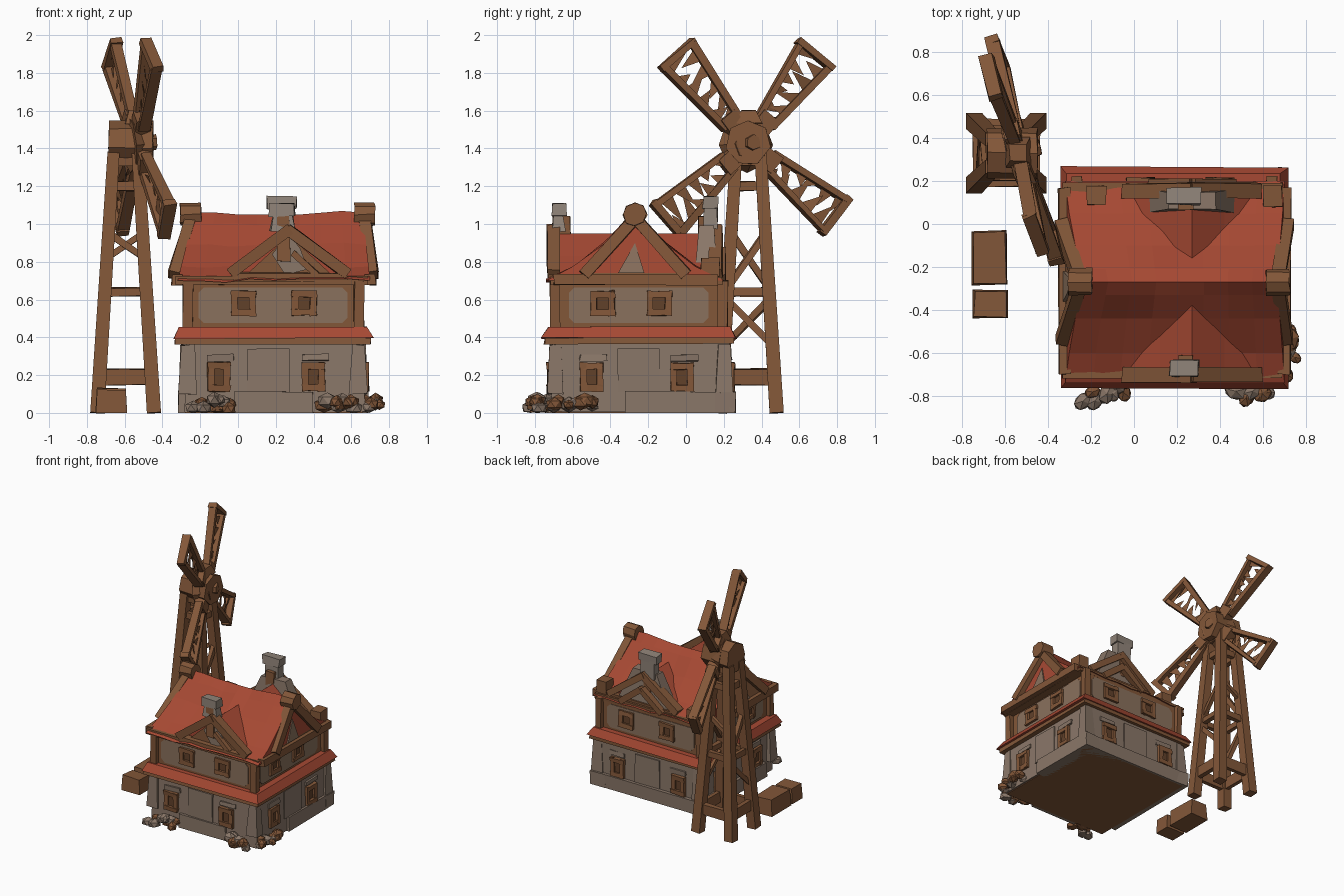
import bpy, bmesh, math, random
from mathutils import Vector, Matrix

if "Cube" in bpy.data.objects:
    bpy.data.objects.remove(bpy.data.objects["Cube"])
random.seed(4)

def mat(name, c):
    m = bpy.data.materials.new(name)
    m.diffuse_color = (*c, 1)
    m.use_nodes = True
    m.node_tree.nodes["Principled BSDF"].inputs["Base Color"].default_value = m.diffuse_color
    return m
WOOD = mat("brown wood", (.225, .095, .04))
DARK = mat("dark wood", (.12, .052, .023))
RED = mat("red roof", (.38, .066, .033))
STONE = mat("stone", (.255, .185, .14))
PLASTER = mat("plaster", (.255, .165, .11))
GREY = mat("grey stone", (.28, .23, .19))

def make(name, bm, m, jit=0.0):
    for v in bm.verts:
        v.co += Vector([random.uniform(-jit, jit) for _ in range(3)])
    bmesh.ops.recalc_face_normals(bm, faces=bm.faces)
    me = bpy.data.meshes.new(name)
    bm.to_mesh(me)
    bm.free()
    me.materials.append(m)
    o = bpy.data.objects.new(name, me)
    bpy.context.collection.objects.link(o)
    return o

def box(name, x, y, z, m, taper=(0, 0), jit=.005):
    """Box from ranges; taper insets the top in x and y."""
    bm = bmesh.new()
    bmesh.ops.create_cube(bm, size=1)
    for v in bm.verts:
        a, b, c = (k > 0 for k in v.co)
        tx, ty = taper if c else (0, 0)
        v.co = (x[a] + (-tx if a else tx), y[b] + (-ty if b else ty), z[c])
    o = make(name, bm, m, jit)
    if z[0] == 0:
        for v in o.data.vertices:
            if v.co.z < .012:
                v.co.z = 0
    return o

def beam(name, p, q, w, h, m=WOOD, M=Matrix(), jit=.005, side=(0, 0, 1), end=1.0):
    """Square bar from p to q: h along 'side', w across."""
    p, q, s = Vector(p), Vector(q), Vector(side)
    d = (q - p).normalized()
    if abs(d.dot(s)) > .95:
        s = Vector((1, 0, 0))
    a = d.cross(s).normalized()
    b = a.cross(d)
    bm = bmesh.new()
    bmesh.ops.create_cube(bm, size=1)
    for v in bm.verts:
        k = end if v.co.z > 0 else 1
        v.co = M @ ((q if v.co.z > 0 else p) + a * v.co.x * w * k + b * v.co.y * h * k)
    return make(name, bm, m, jit)

def plate(name, pts, off, m):
    """Closed polygon prism extruded along off."""
    bm = bmesh.new()
    lo = [bm.verts.new(p) for p in pts]
    hi = [bm.verts.new(Vector(p) + Vector(off)) for p in pts]
    bm.faces.new(lo)
    bm.faces.new(hi[::-1])
    for i in range(len(lo)):
        bm.faces.new((lo[i - 1], lo[i], hi[i], hi[i - 1]))
    return make(name, bm, m)

def log(name, p, q, r, n=8, m=WOOD, M=Matrix(), r2=None):
    p, q = Vector(p), Vector(q)
    d = q - p
    bm = bmesh.new()
    bmesh.ops.create_cone(bm, cap_ends=True, segments=n, radius1=r, radius2=r2 or r, depth=d.length)
    bm.transform(M @ Matrix.Translation((p + q) / 2) @ d.to_track_quat('Z', 'Y').to_matrix().to_4x4())
    return make(name, bm, m, .005)

# --- house body
box("floor_board", (-.28, .66), (-.71, .24), (0, .02), WOOD, jit=0)
box("lower_wall", (-.285, .67), (-.715, .235), (.004, .39), STONE, (.008, .008), .003)
box("plinth_back", (-.31, .69), (.15, .26), (0, .11), STONE)
box("plinth_left", (-.315, -.2), (-.6, .26), (0, .11), STONE)
box("plinth_right", (.55, .69), (-.32, .26), (0, .11), STONE)
box("plinth_front", (-.02, .40), (-.735, -.6), (0, .11), STONE)
box("ledge_beam", (-.335, .70), (-.75, .25), (.365, .40), WOOD)
box("ledge_roof", (-.345, .715), (-.765, .265), (.395, .455), RED, (.035, .035))
box("upper_wall", (-.26, .63), (-.69, .19), (.44, .70), WOOD, jit=.002)
for i, x in enumerate((-.265, .64)):
    for j, y in enumerate((-.695, .195)):
        box(f"corner_post_{i}{j}", (x - .025, x + .025), (y - .025, y + .025), (.44, .70), WOOD)
        box(f"corner_stone_{i}{j}", (x - .05, x + .045), (y - .04, y + .05), (.1, .36), STONE, (.012, .012))
box("eave_plate", (-.33, .69), (-.72, .19), (.675, .72), WOOD)

# --- wall details on four sides; a runs along the wall, d outward
def fbox(name, face, wall, a, z, d, m, jit=.002):
    r = {'front': (a, (wall - d[1], wall - d[0])), 'back': (a, (wall + d[0], wall + d[1])),
         'right': ((wall + d[0], wall + d[1]), a), 'left': ((wall - d[1], wall - d[0]), a)}[face]
    box(name, r[0], r[1], z, m, jit=jit)

def window(name, face, wall, a, z, w, h, t=.034):
    fbox(name + "_pane", face, wall, (a - w + .01, a + w - .01), (z - h + .01, z + h - .01), (-.01, .007), DARK, 0)
    for s in (-1, 1):
        e, f = a + s * (w - t / 2), z + s * (h - t / 2)
        fbox(name + "_jamb", face, wall, (e - t / 2, e + t / 2), (z - h, z + h), (-.01, .022), WOOD, .005)
        fbox(name + "_rail", face, wall, (a - w, a + w), (f - t / 2, f + t / 2), (-.01, .025), WOOD, .005)

LOW = {'front': (-.712, (-.10, .40)), 'right': (.667, (-.50, -.02)), 'back': (.232, (-.10, .45)), 'left': (-.282, (-.50, -.02))}
UP = {'front': (-.69, (.03, .35), (-.21, .58)), 'right': (.63, (-.44, -.14), (-.62, .12)),
      'back': (.19, (.03, .40), (-.21, .58)), 'left': (-.26, (-.44, -.14), (-.62, .12))}
for f, (wall, cs) in LOW.items():
    for i, c in enumerate(cs):
        window(f"lower_window_{f}_{i}", f, wall, c, .19, .06, .075)
        fbox(f"lintel_{f}_{i}", f, wall, (c - .06, c + .08), (.275, .31), (-.01, .010), STONE, .006)
    mid = sum(cs) / 2 + .01
    fbox(f"wall_panel_{f}", f, wall, (mid - .11, mid + .11), (.11, .34), (-.01, .008), STONE)
for f, (wall, cs, (a, b)) in UP.items():
    # plaster field with clipped corners, brown wood left around it
    e, z0, z1 = .03, .475, .665
    out = []
    for u, z in ((a + e, z0), (b - e, z0), (b, z0 + e), (b, z1 - e), (b - e, z1), (a + e, z1), (a, z1 - e), (a, z0 + e)):
        out.append((u, wall, z) if f in ('front', 'back') else (wall, u, z))
    n = {'front': (0, -.006, 0), 'back': (0, .006, 0), 'right': (.006, 0, 0), 'left': (-.006, 0, 0)}[f]
    plate(f"plaster_{f}", out, n, PLASTER)
    for i, c in enumerate(cs):
        window(f"upper_window_{f}_{i}", f, wall, c, .58, .065, .065)

# --- main roof: curved profile swept along x, ends leaning inward
prof = [(-.74, .70), (-.60, .775), (-.44, .89), (-.33, 1.0), (-.27, 1.06), (-.21, 1.0), (-.10, .89), (.05, .775), (.20, .70)]
bm = bmesh.new()
N = 8
rings = []
for i in range(N + 1):
    ring = []
    for y, z in prof:
        k = (z - .70) / .365
        x0, x1 = -.32 + .09 * k, .70 - .04 * k
        r = .012 if 0 < i < N else 0
        ring.append(bm.verts.new((x0 + (x1 - x0) * i / N, y, z + random.uniform(-r, r))))
    rings.append(ring)
for r, s in zip(rings, rings[1:]):
    for j in range(len(prof)):
        k = (j + 1) % len(prof)
        bm.faces.new((r[j], r[k], s[k], s[j]))
bm.faces.new(rings[0])
bm.faces.new(rings[-1][::-1])
make("main_roof", bm, RED)

# --- cross roof with a gable at front and back
plate("cross_roof", [(-.06, -.67, .70), (.12, -.67, .83), (.27, -.67, .95), (.42, -.67, .83), (.60, -.67, .70)], (0, .80, 0), RED)
for name, y, s in (("front", -.69, -1), ("back", .145, 1)):
    plate(f"{name}_gable_wall", [(.02, y, .71), (.27, y, .94), (.52, y, .71)], (0, -s * .05, 0), WOOD)
    plate(f"{name}_gable_stone", [(.25, y + s * .01, .73), (.37, y + s * .01, .76), (.33, y + s * .01, .87),
                                  (.27, y + s * .01, .95), (.18, y + s * .01, .84)], (0, -s * .03, 0), STONE)
    for k in (-1, 1):
        beam(f"{name}_rafter", (.27 - k * .01, y + s * .01, .975), (.27 + k * .31, y + s * .01, .735), .055, .07, side=(0, 1, 0))
    beam(f"{name}_strut", (.29, y + s * .01, .85), (.42, y + s * .01, .73), .035, .05, side=(0, 1, 0))
    beam(f"{name}_tie", (-.03, y + s * .01, .72), (.58, y + s * .01, .72), .05, .045)
    beam(f"{name}_chimney_post", (.24, y - s * .03, .80), (.24, y - s * .03, 1.04), .10, .07)

# --- chimneys
box("front_chimney", (.17, .30), (-.71, -.64), (.96, 1.06), GREY, (.015, .01))
box("front_chimney_cap", (.165, .30), (-.71, -.635), (1.04, 1.11), GREY)
box("back_chimney_base", (.04, .50), (.05, .165), (.72, .99), STONE, (.12, .02))
box("back_chimney", (.175, .30), (.095, .165), (.95, 1.10), GREY)
box("back_chimney_cap", (.155, .31), (.09, .17), (1.08, 1.145), GREY)
for k in (-1, 1):
    beam("back_small_rafter", (.27, .185, .86), (.27 + k * .19, .185, .71), .045, .05, side=(0, 1, 0))
box("back_eave_block_left", (-.22, -.13), (.09, .18), (.72, .80), WOOD)
box("back_eave_block_right", (.60, .69), (.08, .18), (.72, .82), WOOD)

# --- end gables on the left and right, leaning inward
for name, top, foot, s in (("right", .655, .70, 1), ("left", -.235, -.325, -1)):
    plate(f"{name}_gable_fill", [(foot, -.52, .71), (top, -.27, 1.02), (foot, -.02, .71)], (-s * .04, 0, 0), WOOD)
    e = s * .012
    plate(f"{name}_gable_plaster", [(foot + s * .006, -.36, .74), (top * .6 + foot * .4 + e, -.27, .90), (foot + s * .006, -.22, .74)], (-s * .03, 0, 0), PLASTER)
    for k in (-1, 1):
        beam(f"{name}_end_rafter", (top + e, -.27, 1.03), (foot + e, -.27 + k * .27, .73), .06, .06, side=(1, 0, 0))
    beam(f"{name}_end_tie", (foot, -.70, .705), (foot, .17, .705), .055, .055)
    log(f"{name}_ridge_log", (top - s * .04, -.27, 1.05), (top + s * .07, -.27, 1.05), .063)

# --- windmill tower
C = Vector((-.595, .33, 0))
def leg(a, b, z):
    h = .15 - .085 * z / 1.36
    return C + Vector((a * h, b * h, z))
ring = [(-1, -1), (1, -1), (1, 1), (-1, 1)]
for i, (a, b) in enumerate(ring):
    beam(f"tower_leg_{i}", leg(a, b, 0), leg(a, b, 1.38), .075, .075, jit=0, side=(0, 1, 0), end=.85)
    c, d = ring[(i + 1) % 4]
    for z, h in ((.19, .085), (.64, .045), (1.2, .05)):
        beam(f"tower_brace_{i}", leg(a, b, z), leg(c, d, z), .035, h)
    if i % 2:
        beam(f"tower_diagonal_{i}", leg(a, b, .66), leg(c, d, .95), .03, .035)
        beam(f"tower_low_diagonal_{i}", leg(a, b, .60), leg(c, d, .36), .03, .035)
    else:
        beam(f"tower_brace_mid_{i}", leg(a, b, .95), leg(c, d, .82), .03, .035)
log("tower_head", (-.685, .33, 1.43), (-.45, .33, 1.43), .12, 7)
box("tower_cap", (-.68, -.50), (.25, .41), (1.31, 1.40), WOOD)

# --- rotor: local x is the axle, blades lie in local yz
M = Matrix.Translation((-.53, .33, 1.425)) @ Matrix.Rotation(math.radians(16), 4, 'Z') @ Matrix.Rotation(math.radians(-4), 4, 'Y')
log("rotor_hub", (-.05, 0, 0), (.06, 0, 0), .15, 8, M=M, r2=.09)
log("rotor_axle", (.04, 0, 0), (.10, 0, 0), .05, 6, M=M, r2=.04)
box("hub_top_block", (-.60, -.48), (.26, .40), (1.53, 1.60), WOOD, (.02, .03))
for i, deg in enumerate((51.5, 129, 221.5, -39)):
    B = M @ Matrix.Rotation(math.radians(deg), 4, 'X')
    X = (1, 0, 0)
    r0, r1, w0, w1 = .17, .605, .045, .102
    beam(f"blade_root_{i}", (0, .05, 0), (0, .19, 0), .10, .08, M=B, side=X)
    beam(f"blade_tip_{i}", (0, r1, -w1 - .02), (0, r1, w1 + .02), .04, .065, M=B, side=X)
    for s in (-1, 1):
        beam(f"blade_rail_{i}", (0, r0 - .03, s * w0), (0, r1, s * w1), .035, .06, M=B, side=X)
    # torn sail scraps reaching in from the rails
    bm = bmesh.new()
    for n in range(10):
        s = 1 if n % 2 else -1
        pts = []
        for dt, k in ((-.09, 1), (.09, 1), (random.uniform(-.12, .12), random.uniform(-.8, .1))):
            u = min(1, max(0, (n + .4) / 10 + dt))
            pts.append(bm.verts.new(B @ Vector((random.uniform(-.015, .015), r0 + (r1 - r0) * u, s * k * (w0 + (w1 - w0) * u)))))
        bm.faces.new(pts)
    make(f"sail_scraps_{i}", bm, WOOD)

# --- crates and rubble
box("long_crate", (-.755, -.59), (-.285, -.03), (0, .13), WOOD, (.008, .008))
box("short_crate", (-.75, -.59), (-.44, -.31), (0, .12), WOOD, (.008, .008))
AREAS = (((-.26, .0), (-.83, -.73)), ((.45, .62), (-.81, -.73)), ((.67, .75), (-.72, -.46)))
for i in range(36):
    x, y = (random.uniform(*k) for k in AREAS[i % 3])
    r = random.uniform(.027, .047)
    bm = bmesh.new()
    bmesh.ops.create_icosphere(bm, subdivisions=1, radius=r * 1.15)
    bm.transform(Matrix.Translation((x, y, random.uniform(.02, .07))) @ Matrix.Rotation(random.uniform(0, 3), 4, 'Z') @ Matrix.Diagonal((1.15, .85, .85, 1)))
    for v in bm.verts:
        v.co.z = max(0, v.co.z)
    make(f"rubble_{i}", bm, (STONE, WOOD)[i // 3 % 2])
